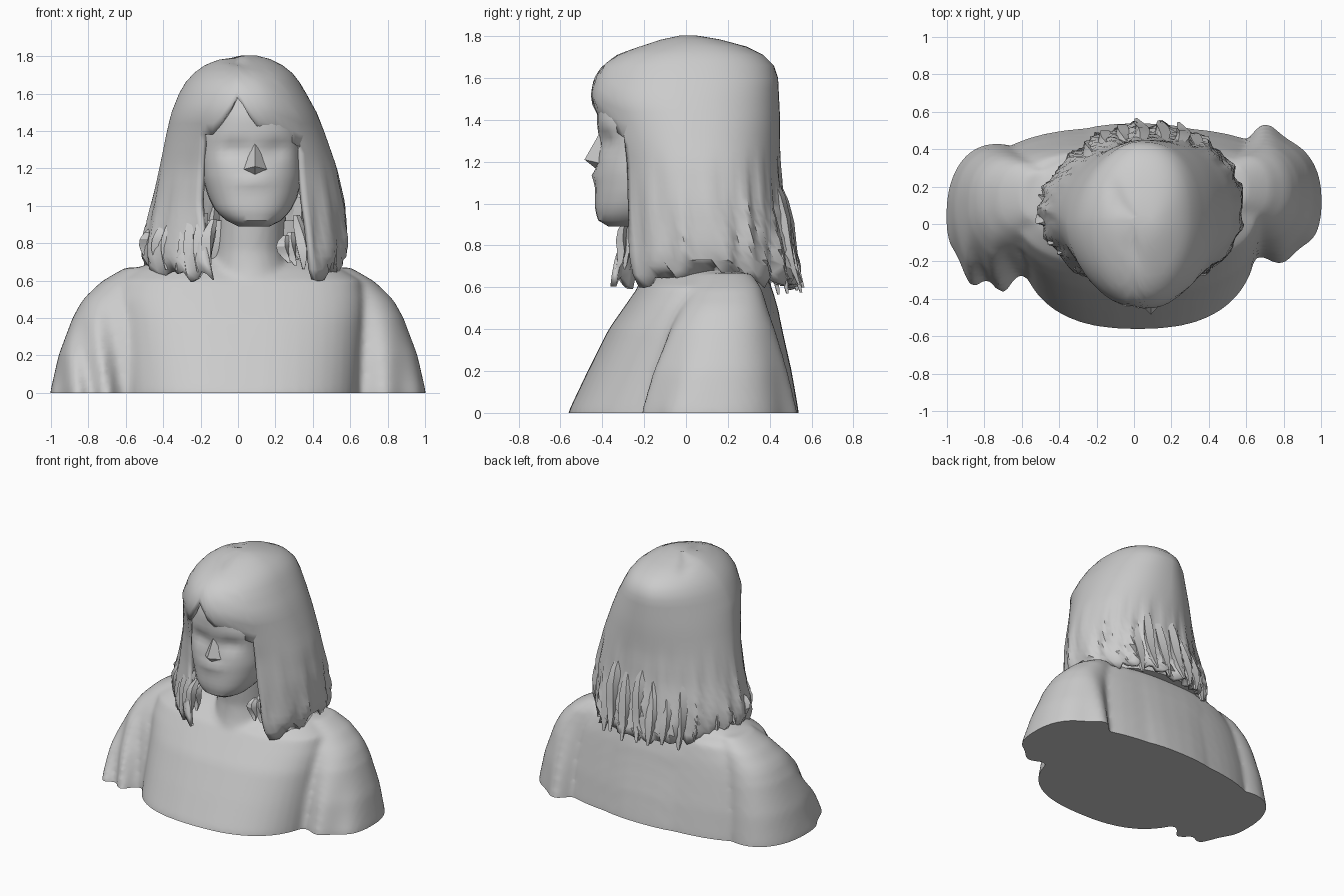
import bpy, bmesh, math, random
from math import sin, cos, pi, asin, exp
random.seed(4)
cube = bpy.data.objects.get("Cube")
if cube:
    bpy.data.objects.remove(cube)

GREY = (0.6, 0.6, 0.6, 1)
mat = bpy.data.materials.new("plain grey")
mat.use_nodes = True
mat.diffuse_color = GREY
mat.node_tree.nodes["Principled BSDF"].inputs["Base Color"].default_value = GREY


def finish(name, bm, angle=35):
    bmesh.ops.recalc_face_normals(bm, faces=bm.faces)
    mesh = bpy.data.meshes.new(name)
    bm.to_mesh(mesh)
    bm.free()
    ob = bpy.data.objects.new(name, mesh)
    bpy.context.collection.objects.link(ob)
    mesh.materials.append(mat)
    bpy.ops.object.select_all(action='DESELECT')
    ob.select_set(True)
    bpy.context.view_layer.objects.active = ob
    bpy.ops.object.shade_smooth_by_angle(angle=math.radians(angle))
    return ob


def sample(table, z):
    """Interpolate rows of (z, values...) sorted by rising z."""
    if z <= table[0][0]:
        return table[0][1:]
    for a, b in zip(table, table[1:]):
        if z <= b[0]:
            f = (z - a[0]) / (b[0] - a[0])
            return [p + (q - p) * f for p, q in zip(a[1:], b[1:])]
    return table[-1][1:]


def oval(box, t, power=2):
    """Point on a rounded outline; t is measured from the front towards +x."""
    x0, x1, y0, y1 = box
    s, c = sin(t), -cos(t)
    px = math.copysign(abs(s) ** (2 / power), s)
    py = math.copysign(abs(c) ** (2 / power), c)
    return (x0 + x1) / 2 + px * (x1 - x0) / 2, (y0 + y1) / 2 + py * (y1 - y0) / 2


def loft(bm, table, sides=32, rows=14, power=2, shape=None, lo=None):
    rings = []
    lo, hi = table[0][0] if lo is None else lo, table[-1][0]
    for r in range(rows + 1):
        z = lo + (hi - lo) * r / rows
        ring = []
        for i in range(sides):
            x, y = oval(sample(table, z), 2 * pi * i / sides, power)
            if shape:
                x, y = shape(x, y, z)
            ring.append(bm.verts.new((x, y, z)))
        rings.append(ring)
    for a, b in zip(rings, rings[1:]):
        for i in range(sides):
            j = (i + 1) % sides
            bm.faces.new((a[i], a[j], b[j], b[i]))
    bm.faces.new(rings[0][::-1])
    bm.faces.new(rings[-1])


# Torso with sloping shoulders
body = bmesh.new()
torso = [(0, -.62, .66, -.565, .54), (.2, -.63, .67, -.47, .505), (.4, -.64, .68, -.37, .46),
         (.5, -.66, .68, -.3, .44), (.6, -.64, .66, -.23, .41), (.67, -.54, .54, -.14, .38),
         (.72, -.4, .42, -.05, .33)]
loft(body, torso, 48, 27, 2.5, lo=-.1)

# Broad upper back that runs on into the arms
back = [(0, -.82, .84, -.2, .52), (.2, -.8, .82, -.15, .49), (.4, -.75, .78, -.08, .45),
        (.5, -.7, .74, -.03, .43), (.62, -.58, .6, .05, .4)]
loft(body, back, 48, 20, 2.6, lo=-.1)


# Upper arms in loose sleeves, with soft folds near the hem
def left_folds(x, y, z):
    low = max(0, 1 - z / .5)
    if y > .15:
        return x, y + .08 * low * exp(-((x - .7) / .08) ** 2)
    return x, y + .02 * low * sin(x * 30)


def right_folds(x, y, z):
    low = max(0, 1 - z / .6) * max(0, min(1, .5 - 3 * y))
    return x, y + .04 * low * sin(x * 38 + z * 6)


arm = [(0, .46, 1.005, -.2, .46), (.2, .47, .96, -.15, .44), (.4, .47, .885, -.08, .41),
       (.5, .46, .83, -.03, .39), (.6, .44, .725, .03, .36), (.67, .42, .6, .08, .31)]
loft(body, arm, 48, 20, 2.2, left_folds, -.1)
right = [(z, -b, -a, c - .14 + z * .12, d - .03) for z, a, b, c, d in arm]
loft(body, right, 48, 20, 2.2, right_folds, -.1)

# Neck flaring into the neckline
loft(body, [(.55, -.16, .32, -.25, .25), (.64, -.14, .28, -.22, .22),
            (.75, -.12, .25, -.2, .2), (.98, -.1, .26, -.22, .2)], 24, 8)

# Fuse the body parts into one skin and cut it level at the base
bust = finish("shoulders_and_neck", body)
fuse = bust.modifiers.new("fuse", 'REMESH')
fuse.mode = 'VOXEL'
fuse.voxel_size = .02
relax = bust.modifiers.new("relax", 'SMOOTH')
relax.iterations = 5
for m in (fuse.name, relax.name):
    bpy.ops.object.modifier_apply(modifier=m)
bm = bmesh.new()
bm.from_mesh(bust.data)
cut = bmesh.ops.bisect_plane(bm, geom=bm.verts[:] + bm.edges[:] + bm.faces[:], dist=1e-5,
                             plane_co=(0, 0, 0), plane_no=(0, 0, -1), clear_outer=True)
rim = [g for g in cut["geom_cut"] if isinstance(g, bmesh.types.BMEdge)]
bmesh.ops.contextual_create(bm, geom=rim)
bm.to_mesh(bust.data)
bm.free()
bpy.ops.object.shade_smooth_by_angle(angle=math.radians(35))


# Face with shallow eye sockets and lips
def features(x, y, z):
    if y < -.25:
        for side in (-1, 1):
            d = ((x - .09 - side * .11) / .07) ** 2 + ((z - 1.3) / .05) ** 2
            y += .035 * exp(-d)
        y -= .02 * exp(-((x - .08) / .08) ** 2 - ((z - 1.13) / .03) ** 2)
    return x, y


face = [(.89, .0, .17, -.37, -.2), (.92, -.06, .23, -.42, -.08), (.97, -.12, .28, -.435, 0),
        (1.05, -.16, .32, -.435, .1), (1.15, -.19, .34, -.43, .1), (1.25, -.2, .34, -.42, .1),
        (1.38, -.19, .34, -.425, .1), (1.48, -.16, .3, -.425, .1), (1.62, -.13, .25, -.385, .1)]
bm = bmesh.new()
loft(bm, face, 32, 24, 2.3, features)
hidden = [f for f in bm.faces if f.calc_center_median().z > 1 and f.calc_center_median().y > -.12]
bmesh.ops.delete(bm, geom=hidden, context='FACES')
finish("face", bm)

# Nose: a blunt wedge
bm = bmesh.new()
tip, top = bm.verts.new((.09, -.485, 1.21)), bm.verts.new((.09, -.4, 1.36))
wing_l, wing_r = bm.verts.new((.17, -.4, 1.19)), bm.verts.new((.01, -.4, 1.19))
base = bm.verts.new((.09, -.41, 1.15))
for f in ((top, tip, wing_l), (top, wing_r, tip), (tip, base, wing_l), (tip, wing_r, base),
          (top, wing_l, base, wing_r)):
    bm.faces.new(f)
finish("nose", bm)

# Hair: one sheet over the skull, open below the fringe
hair = [(.6, -.46, .52, -.4, .54), (.7, -.51, .57, -.39, .52), (.8, -.51, .585, -.36, .5),
        (1, -.46, .57, -.35, .465), (1.2, -.42, .53, -.36, .45), (1.4, -.38, .46, -.42, .45),
        (1.5, -.355, .42, -.46, .445), (1.6, -.315, .365, -.44, .44), (1.66, -.28, .33, -.4, .42),
        (1.71, -.235, .29, -.33, .37), (1.75, -.18, .24, -.23, .29), (1.785, -.1, .17, -.12, .16),
        (1.803, -.02, .1, -.03, .05)]
opening = [(.6, -.13, .42), (.8, -.17, .38), (1, -.2, .35), (1.2, -.19, .335), (1.4, -.18, .33),
           (1.6, -.14, .25), (1.75, -.08, .13), (1.803, -.005, .055)]
FRONT, REST, FRINGE = 12, 72, 1.38
RIGHT, LEFT = 1.75, 2.0                           # roundness of each side of the outline
levels = [1.803, 1.785, 1.767, 1.75, 1.73, 1.71, 1.685, 1.66, 1.6, 1.55, 1.5, 1.44, FRINGE]
levels += [FRINGE - .05 * i for i in range(1, 15)] + [.62]
tips = [random.uniform(-.03, .03) for _ in range(FRONT + REST)]


def hair_outline(z, t):
    power = RIGHT if sin(t) < 0 else LEFT if cos(t) > 0 else 2.4
    return oval(sample(hair, z), t, power)


def hair_point(col, z):
    if col < FRONT + 1 and z >= FRINGE:          # fringe rises to a notch, droops at the left
        x_guess = -.18 + .51 * col / FRONT
        rise = max(0, .22 - 1.7 * abs(x_guess)) - .5 * max(0, x_guess - .2)
        z = 1.803 - (1.803 - z) * (1.803 - FRINGE - rise) / (1.803 - FRINGE)
    x0, x1 = sample(hair, z)[:2]
    cx, rx = (x0 + x1) / 2, (x1 - x0) / 2
    edge_r, edge_l = sample(opening, z)
    t0 = -asin(min(.99, (cx - edge_r) / rx) ** (RIGHT / 2))
    t1 = asin(min(.99, (edge_l - cx) / rx) ** (LEFT / 2))
    if col <= FRONT:
        t = t0 + (t1 - t0) * col / FRONT
    else:
        t = t1 + (2 * pi + t0 - t1) * (col - FRONT) / REST
    x, y = hair_outline(z, t)
    low = max(0, min(1, (1.25 - z) / .5))         # waves deepen towards the ends
    rear = max(0, -cos(t))
    k = 1 + low * (.022 * sin(t * 17 + z * 4) + (.012 + .03 * rear) * sin(t * 27 - z * 5))
    x, y = cx + (x - cx) * k, y * k
    z -= .02 * exp(-((x + .043 + .286 * y) / .04) ** 2 - (y / .2) ** 4) if z > 1.7 else 0
    if z < .7:                                    # ends lift over the shoulders
        z += tips[col] + .04 * exp(-((y - .12) / .15) ** 2)
    return x, y, z


bm = bmesh.new()
n = FRONT + REST
grid = [[bm.verts.new(hair_point(c, z)) for c in range(n)] for z in levels]
for r in range(len(levels) - 1):
    for c in range(n):
        if c < FRONT and levels[r + 1] < FRINGE - .01:
            continue
        d = (c + 1) % n
        bm.faces.new((grid[r][c], grid[r + 1][c], grid[r + 1][d], grid[r][d]))
bm.faces.new(grid[0])
bmesh.ops.delete(bm, geom=[v for v in bm.verts if not v.link_faces], context='VERTS')
sheet = finish("hair", bm, 40)
thick = sheet.modifiers.new("thickness", 'SOLIDIFY')
thick.thickness = .03
thick.offset = -1

# Mass of hair behind the neck
bm = bmesh.new()
loft(bm, [(.64, -.38, .46, -.06, .46), (.8, -.42, .5, -.1, .44), (.92, -.4, .48, -.1, .42)], 32, 6)
finish("under_hair", bm)


# Loose locks: bent, tapering four-sided strands
def lock(name, root, end, width, bend):
    bm = bmesh.new()
    rings = []
    for i in range(6):
        f = i / 5
        w = width * (.3 + 1.7 * f - 1.85 * f * f)
        p = [a + (b - a) * f for a, b in zip(root, end)]
        p[0] += bend * sin(pi * f)
        p[1] += bend * .5 * sin(2 * pi * f)
        rings.append([bm.verts.new((p[0] + w * cos(a + f), p[1] + w * .7 * sin(a + f), p[2]))
                      for a in (0, pi / 2, pi, 3 * pi / 2)])
    for a, b in zip(rings, rings[1:]):
        for i in range(4):
            bm.faces.new((a[i], a[i - 1], b[i - 1], b[i]))
    bm.faces.new(rings[0])
    bm.faces.new(rings[-1])
    finish(name, bm, 30)


def tuft(name, count, turn, zs, inner, outer, width=.055):
    """Locks along the hair outline, from inside it at the root to outside at the tip."""
    for i in range(count):
        t = turn[0] + (turn[1] - turn[0]) * i / (count - 1)
        jit = random.uniform(-.03, .03)
        ends = []
        for z, k in ((zs[1] + jit * 3, inner), (zs[0] + abs(jit) * 2, outer + jit)):
            x, y = hair_outline(z, t + jit)
            ends.append((x * k, y * k, z))
        lock(f"{name}_{i + 1}", *ends, width, jit)


tuft("back_lock", 8, (.82 * pi, 1.27 * pi), (.56, 1.06), .94, 1.02, .07)
tuft("right_side_lock", 4, (1.35 * pi, 1.55 * pi), (.66, .98), .92, 1.0)
tuft("right_front_lock", 6, (-1.1, -.4), (.62, 1.0), .9, 1.0)
tuft("right_inner_lock", 4, (-.95, -.45), (.63, .95), .75, .82)
tuft("left_inner_lock", 4, (.75, 1.1), (.64, .92), .64, .74)
